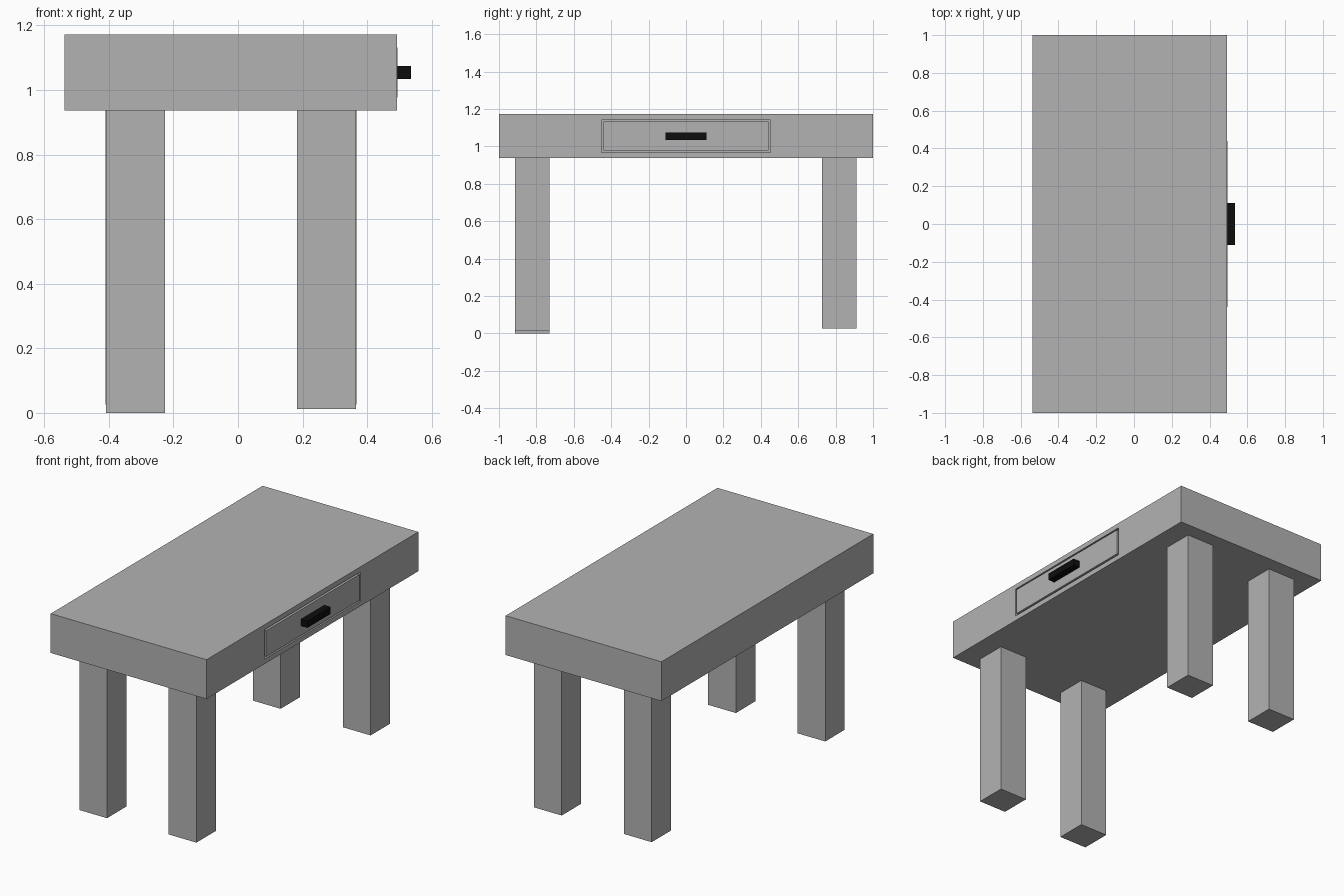
import bpy
from mathutils import Vector

if "Cube" in bpy.data.objects:
    bpy.data.objects.remove(bpy.data.objects["Cube"], do_unlink=True)


def make_material(name, value):
    mat = bpy.data.materials.new(name)
    mat.use_nodes = True
    color = (value, value, value, 1)
    mat.diffuse_color = color
    mat.node_tree.nodes["Principled BSDF"].inputs["Base Color"].default_value = color
    return mat


def box(name, low, high, mat):
    """Box spanning two opposite corners."""
    low, high = Vector(low), Vector(high)
    bpy.ops.mesh.primitive_cube_add(size=1, location=(low + high) / 2)
    obj = bpy.context.object
    obj.name = name
    obj.scale = high - low
    bpy.ops.object.transform_apply(location=False, rotation=False, scale=True)
    obj.data.materials.append(mat)
    return obj


grey = make_material("light_grey", 0.45)
black = make_material("black", 0.004)

FRONT_X = 0.492      # plane of the drawer side
UNDERSIDE = 0.937

# Thick table top with a shallow pocket for the drawer
top = box("table_top", (-0.538, -1, UNDERSIDE), (FRONT_X, 1, 1.172), grey)
pocket = box("drawer_pocket_cutter", (FRONT_X - 0.02, -0.452, 0.967),
             (FRONT_X + 0.05, 0.452, 1.142), grey)
cut = top.modifiers.new("drawer_pocket", 'BOOLEAN')
cut.operation = 'DIFFERENCE'
cut.solver = 'EXACT'
cut.object = pocket
bpy.context.view_layer.objects.active = top
bpy.ops.object.modifier_apply(modifier=cut.name)
bpy.data.objects.remove(pocket, do_unlink=True)

# Drawer front, leaving a narrow gap all round
box("drawer_front", (FRONT_X - 0.02, -0.44, 0.977), (FRONT_X + 0.002, 0.44, 1.132), grey)

# Drawer handle
box("drawer_handle", (FRONT_X, -0.11, 1.034), (0.536, 0.11, 1.075), black)

# Square legs, slightly uneven in length
WIDTH = 0.183
legs = {
    "front_right_leg": (-0.409, -0.914, 0.0),
    "front_left_leg": (0.182, -0.914, 0.012),
    "back_right_leg": (-0.411, 0.728, 0.026),
    "back_left_leg": (0.184, 0.728, 0.026),
}
for name, (x, y, z) in legs.items():
    box(name, (x, y, z), (x + WIDTH, y + WIDTH, UNDERSIDE), grey)
